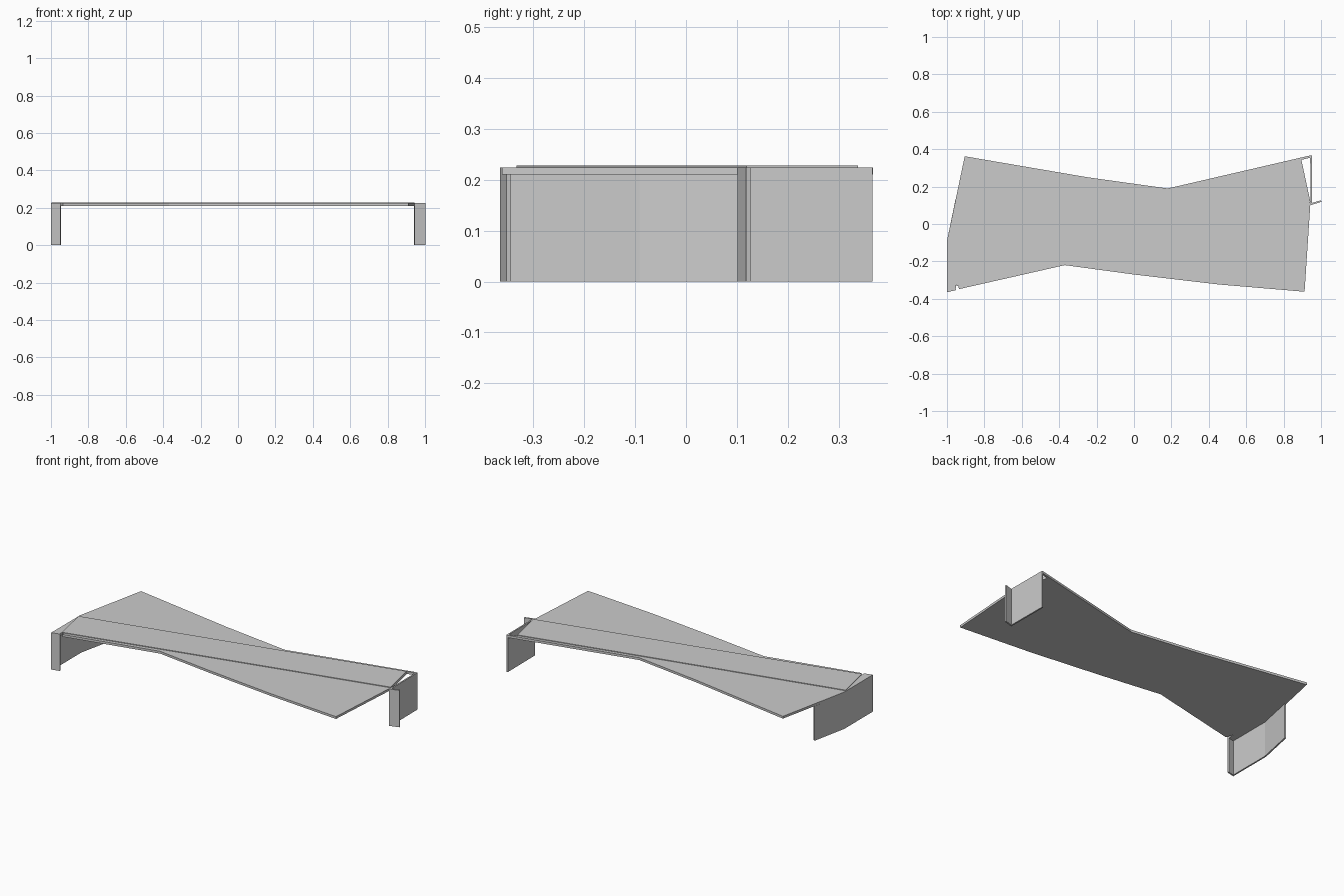
import bpy, bmesh
from mathutils import Vector

if "Cube" in bpy.data.objects:
    bpy.data.objects.remove(bpy.data.objects["Cube"])


def slab(name, pts, z0, z1):
    """Extrude a flat outline between two heights."""
    bm = bmesh.new()
    face = bm.faces.new([bm.verts.new((x, y, z0)) for x, y in pts])
    ext = bmesh.ops.extrude_face_region(bm, geom=[face])
    verts = [g for g in ext["geom"] if isinstance(g, bmesh.types.BMVert)]
    bmesh.ops.translate(bm, verts=verts, vec=(0, 0, z1 - z0))
    bmesh.ops.recalc_face_normals(bm, faces=bm.faces)
    mesh = bpy.data.meshes.new(name)
    bm.to_mesh(mesh)
    bm.free()
    obj = bpy.data.objects.new(name, mesh)
    bpy.context.collection.objects.link(obj)
    return obj


def folded_sheet(name, path, z0, z1, t=0.009):
    """Upright sheet following a path, thickened to its right with mitred folds."""
    p = [Vector(q) for q in path]
    normals = []
    for a, b in zip(p, p[1:]):
        d = (b - a).normalized()
        normals.append(Vector((d.y, -d.x)))
    inner = []
    for i, q in enumerate(p):
        n0 = normals[max(i - 1, 0)]
        n1 = normals[min(i, len(normals) - 1)]
        inner.append(q + (n0 + n1) * (t / (1 + n0.dot(n1))))
    return slab(name, [tuple(v) for v in p + inner[::-1]], z0, z1)


TOP, UNDER = 0.224, 0.21

# bow-tie shaped table top with open slots beside the legs
slab("table_top", [
    (-0.99, -0.363), (-1.0, -0.36), (-1.0, -0.09), (-0.905, 0.362),
    (-0.25, 0.25), (0.18, 0.19), (0.944, 0.367), (0.945, 0.355),
    (0.895, 0.343), (0.943, 0.11), (0.912, -0.362), (0.45, -0.323),
    (0.0, -0.27), (-0.37, -0.22), (-0.935, -0.348), (-0.949, -0.30),
    (-0.954, -0.353)], UNDER, TOP)

# thin raised diagonal overlay
slab("diagonal_overlay", [
    (-0.996, -0.109), (0.896, 0.338), (0.943, 0.119), (-0.949, -0.333)],
    TOP, 0.228)

# left leg: folded flange and main plate, then the angled plate under the wing
folded_sheet("left_leg", [(-0.95, -0.353), (-1.0, -0.365), (-1.0, -0.09)], 0, TOP)
folded_sheet("left_angled_leg", [(-1.0, -0.09), (-0.955, 0.128)], 0, UNDER)

# right leg: main plate folded outward into a flange
folded_sheet("right_leg", [(0.951, 0.366), (0.953, 0.113), (1.0, 0.127)], 0, TOP)
